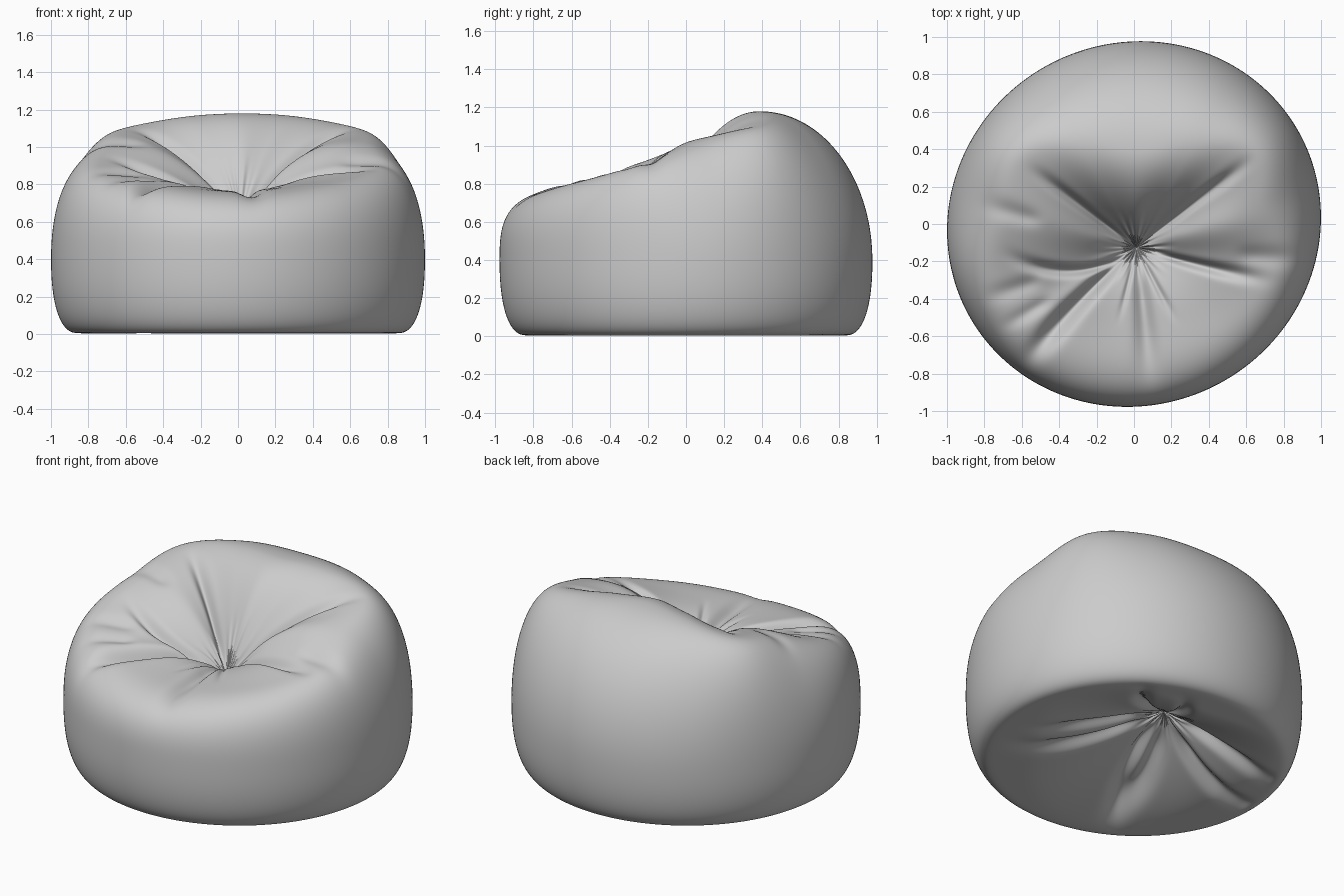
import bpy, bmesh, math
from math import sin, cos, pi, radians, sqrt, exp
from mathutils import Vector

if "Cube" in bpy.data.objects:
    bpy.data.objects.remove(bpy.data.objects["Cube"])

SEG, INNER, OUTER, LOWER, FLOOR = 384, 70, 34, 22, 50
TOP = Vector((0.015, -0.13, 0.60))     # gathered point on the seat
UNDER = Vector((-0.07, 0.20, 0.27))    # gathered point underneath
Z_EQ = 0.4                             # height of the widest girth

# angle away from the back: crest position, crest height, roundness, seat puffiness
KEYS = [(0, .47, 1.18, 2.0, 2.1), (28, .57, 1.163, 2.0, 2.0), (52, .73, 1.10, 2.1, 1.8),
        (75, .68, 1.02, 2.05, 2.2), (102, .74, .895, 2.5, 2.6), (135, .65, .81, 2.8, 3.4),
        (180, .52, .765, 3.0, 3.8)]

# top creases: angle, bend per unit, start, end, depth, width (negative depth = puffed lobe)
CREASES = [(38, 0, .03, .82, .06, .032), (142, 0, .03, .78, .06, .032),
           (218, -52, .03, .75, .065, .04), (221, 7, .03, .95, .11, .055),
           (-18, 4, .03, .80, .06, .038), (-5, 0, .5, .95, .02, .05),
           (-82, -2, .03, .88, .045, .065), (-62, 0, .03, .5, .02, .025),
           (-102, 0, .03, .45, .015, .02), (163, 0, .5, .92, .02, .045),
           (198, 0, .5, .9, .02, .045), (211, 0, .5, .88, .02, .035),
           (10, 0, .03, .8, -.025, .15), (205, 0, .05, .9, .02, .12)]
UNDER_CREASES = [(20, 30, .03, .85, .06, .05), (75, -20, .03, .7, .05, .05),
                 (150, 25, .03, .85, .06, .06), (205, -15, .03, .95, .07, .06),
                 (235, 20, .03, 1.0, .07, .07), (268, -20, .03, 1.05, .07, .06),
                 (310, 15, .03, 1.0, .06, .07), (345, -10, .05, .9, .05, .06)]


def shape_at(a):
    """Smoothly interpolate the mirrored key profiles."""
    d = abs((math.degrees(a) - 90 + 180) % 360 - 180)
    i = max(k for k in range(len(KEYS) - 1) if KEYS[k][0] <= d)
    k0, k1 = KEYS[i], KEYS[i + 1]
    h = k1[0] - k0[0]
    t = (d - k0[0]) / h

    def slope(j, c):
        if j in (0, len(KEYS) - 1):
            return 0
        return (KEYS[j + 1][c] - KEYS[j - 1][c]) / (KEYS[j + 1][0] - KEYS[j - 1][0])
    return [(2*t**3 - 3*t**2 + 1) * k0[c] + (t**3 - 2*t*t + t) * h * slope(i, c)
            + (3*t*t - 2*t**3) * k1[c] + (t**3 - t*t) * h * slope(i + 1, c) for c in range(1, 5)]


def smooth(x):
    x = min(1, max(0, x))
    return x * x * (3 - 2 * x)


def folds(creases, a, r):
    """Depth of the radial folds at a polar position."""
    total = 0
    for ang, bend, r0, r1, depth, width in creases:
        da = (a - radians(ang + bend * r) + pi) % (2 * pi) - pi
        if abs(da) > 1.3:
            continue
        fade = smooth((r - r0) / (.3 * (r1 - r0))) * smooth((r1 - r) / (.5 * (r1 - r0)))
        w = width * (.35 + .9 * r)
        total += depth * fade * exp(-(r * sin(da) / w) ** 2)
    # fine pleats round the gather
    pleat = sin(17 * a + 2 * sin(3 * a)) + .6 * sin(29 * a + 1)
    return total + .006 * pleat * smooth(r / .06) * smooth((.24 - r) / .2)


def column(a):
    """One meridian from the seat gather, over the girth, to the underside gather."""
    sc, zc, p, m = shape_at(a)
    d = Vector((cos(a), sin(a), 0))
    pd = TOP.x * d.x + TOP.y * d.y
    R = -pd + sqrt(pd * pd + 1 - TOP.x ** 2 - TOP.y ** 2)
    pts = []
    prof = []
    for i in range(1, INNER + 1):
        t = (i / INNER) ** 1.3
        prof.append((sc * t, TOP.z + (zc - TOP.z) * (1 - (1 - t) ** m)))
    for i in range(1, OUTER + 1):
        q = i / OUTER * pi / 2
        prof.append((sc + (1 - sc) * sin(q) ** (2 / p),
                     Z_EQ + (zc - Z_EQ) * max(0, cos(q)) ** (2 / p)))
    for s, z in prof:
        v = TOP + d * (s * R)
        v.z = z - folds(CREASES, a, s * R)
        pts.append(v)
    edge = TOP + d * R
    for i in range(1, LOWER + 1):
        q = i / LOWER * pi / 2
        k = .86 + .14 * max(0, cos(q)) ** (2 / 2.3)
        pts.append(Vector((edge.x * k, edge.y * k, Z_EQ - (Z_EQ - .004) * sin(q) ** (2 / 2.3))))
    rim = pts[-1].copy()
    for i in range(1, FLOOR):
        s = 1 - i / FLOOR
        v = UNDER.lerp(rim, s)
        r = math.hypot(v.x - UNDER.x, v.y - UNDER.y)
        ang = math.atan2(v.y - UNDER.y, v.x - UNDER.x)
        reach = .87 + .11 * sin(3 * ang + .6)
        v.z = .004 + (UNDER.z - .004) * max(0, 1 - s / reach) ** 1.5
        v.z = max(.004, v.z + folds(UNDER_CREASES, ang, r))
        pts.append(v)
    return pts


def place(v):
    """Slightly oval outline, longer from front left to back right."""
    return (v.x + .018 * v.y, v.y * .978 + .018 * v.x, v.z)


# Bean bag cushion
bm = bmesh.new()
cols = [[bm.verts.new(place(v)) for v in column(2 * pi * j / SEG)] for j in range(SEG)]
top = bm.verts.new(place(TOP))
under = bm.verts.new(place(UNDER))
for j in range(SEG):
    c, n = cols[j], cols[(j + 1) % SEG]
    bm.faces.new((top, c[0], n[0]))
    for i in range(len(c) - 1):
        bm.faces.new((c[i], c[i + 1], n[i + 1], n[i]))
    bm.faces.new((c[-1], under, n[-1]))
# soften the crest and girth joins
for _ in range(8):
    bmesh.ops.smooth_vert(bm, verts=bm.verts, factor=.4, use_axis_x=True, use_axis_y=True, use_axis_z=True)
bmesh.ops.recalc_face_normals(bm, faces=bm.faces)
mesh = bpy.data.meshes.new("bean_bag")
bm.to_mesh(mesh)
bm.free()
for f in mesh.polygons:
    f.use_smooth = True
bag = bpy.data.objects.new("bean_bag", mesh)
bpy.context.collection.objects.link(bag)
